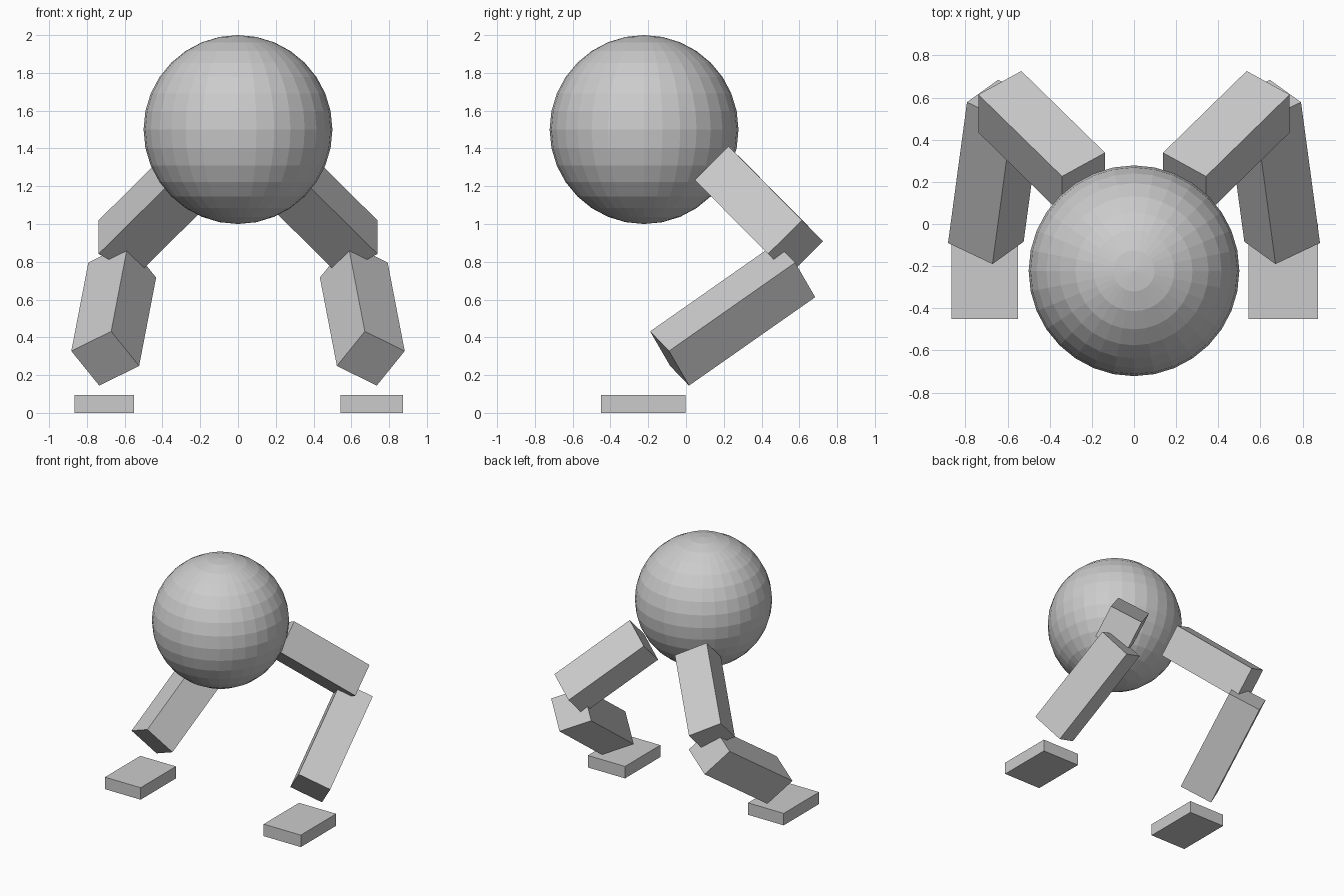
import bpy, bmesh
from mathutils import Vector

if "Cube" in bpy.data.objects:
    bpy.data.objects.remove(bpy.data.objects["Cube"])

grey = bpy.data.materials.new("plain grey")
grey.diffuse_color = (0.6, 0.6, 0.6, 1)
grey.use_nodes = True
grey.node_tree.nodes["Principled BSDF"].inputs["Base Color"].default_value = grey.diffuse_color


def add_object(name, bm):
    bmesh.ops.recalc_face_normals(bm, faces=bm.faces)
    mesh = bpy.data.meshes.new(name)
    bm.to_mesh(mesh)
    bm.free()
    mesh.materials.append(grey)
    obj = bpy.data.objects.new(name, mesh)
    bpy.context.collection.objects.link(obj)
    return obj


def block(name, side, centre, a, b, c):
    """Box around centre with three full edge vectors, mirrored in x by side."""
    bm = bmesh.new()
    bmesh.ops.create_cube(bm, size=1)
    a, b, c, centre = Vector(a), Vector(b), Vector(c), Vector(centre)
    for v in bm.verts:
        p = centre + a * v.co.x + b * v.co.y + c * v.co.z
        v.co = (p.x * side, p.y, p.z)
    return add_object(name, bm)


# Round body, flat faceted
bm = bmesh.new()
bmesh.ops.create_uvsphere(bm, u_segments=32, v_segments=16, radius=0.5)
body = add_object("body", bm)
body.location = (0, -0.222, 1.5)

# Two bent legs, each with thigh, shin and a separate foot
for side, label, foot_width in ((-1, "left", 0.317), (1, "right", 0.33)):
    block(label + "_thigh", side, (0.438, 0.386, 1.071),
          (0.397, 0.388, -0.392), (-0.204, 0.112, -0.111), (0, -0.18, -0.178))
    block(label + "_shin", side, (0.658, 0.247, 0.522),
          (-0.09, 0.668, 0.468), (0.211, 0.1, -0.104), (-0.148, 0.106, -0.183))
    block(label + "_foot", side, (0.708, -0.226, 0.048),
          (foot_width, 0, 0), (0, 0.448, 0), (0, 0, 0.096))
